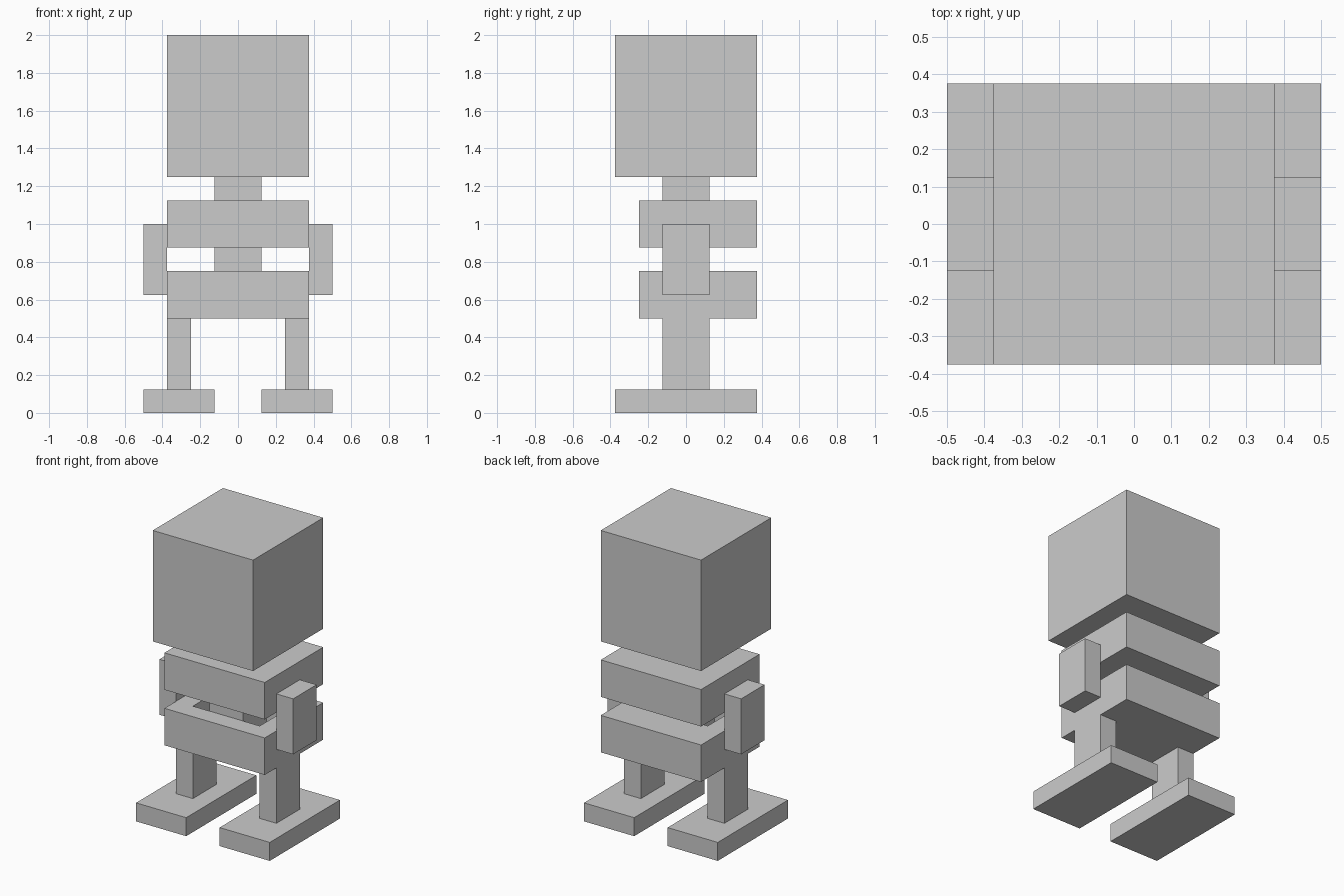
import bpy
import bmesh
from mathutils import Vector

cube = bpy.data.objects.get("Cube")
if cube:
    bpy.data.objects.remove(cube, do_unlink=True)

U = 0.125  # block unit that every part snaps to

grey = bpy.data.materials.new("plain_grey")
grey.use_nodes = True
grey.diffuse_color = (0.6, 0.6, 0.6, 1)
bsdf = next(n for n in grey.node_tree.nodes if n.type == "BSDF_PRINCIPLED")
bsdf.inputs["Base Color"].default_value = grey.diffuse_color


def block(name, low, high, pocket=None):
    """Box between two corners in block units, optionally with a pocket in its top."""
    low, high = Vector(low) * U, Vector(high) * U
    bm = bmesh.new()
    bmesh.ops.create_cube(bm, size=1)
    for v in bm.verts:
        v.co = Vector(h if c > 0 else l for c, l, h in zip(v.co, low, high))
    bm.normal_update()
    if pocket:
        half_x, half_y, depth = (n * U for n in pocket)
        top = max(bm.faces, key=lambda f: f.normal.z)
        middle = top.calc_center_median()
        # Inset the top to a centred opening, then sink it
        bmesh.ops.inset_individual(bm, faces=[top], thickness=U / 2)
        for v in top.verts:
            v.co.x = half_x if v.co.x > middle.x else -half_x
            v.co.y = half_y if v.co.y > middle.y else -half_y
        floor = bmesh.ops.extrude_discrete_faces(bm, faces=[top])["faces"][0]
        bmesh.ops.translate(bm, verts=floor.verts, vec=(0, 0, -depth))
    bmesh.ops.recalc_face_normals(bm, faces=bm.faces)
    mesh = bpy.data.meshes.new(name)
    bm.to_mesh(mesh)
    bm.free()
    mesh.materials.append(grey)
    obj = bpy.data.objects.new(name, mesh)
    bpy.context.collection.objects.link(obj)
    return obj


def pair(name, low, high):
    """Left block and its mirrored right twin."""
    block("left_" + name, low, high)
    block("right_" + name, (-high[0], *low[1:]), (-low[0], *high[1:]))


# Head, neck and body
block("head", (-3, -3, 10), (3, 3, 16))
block("neck", (-1, -1, 9), (1, 1, 10))
block("chest", (-3, -2, 7), (3, 3, 9))
block("hips", (-3, -2, 4), (3, 3, 6), pocket=(2, 1, 1.9))
block("waist", (-1, -1, 4.1), (1, 1, 7))

# Limbs
pair("arm", (3, -1, 5), (4, 1, 8))
pair("leg", (2, -1, 1), (3, 1, 4))
pair("foot", (1, -3, 0), (4, 3, 1))
